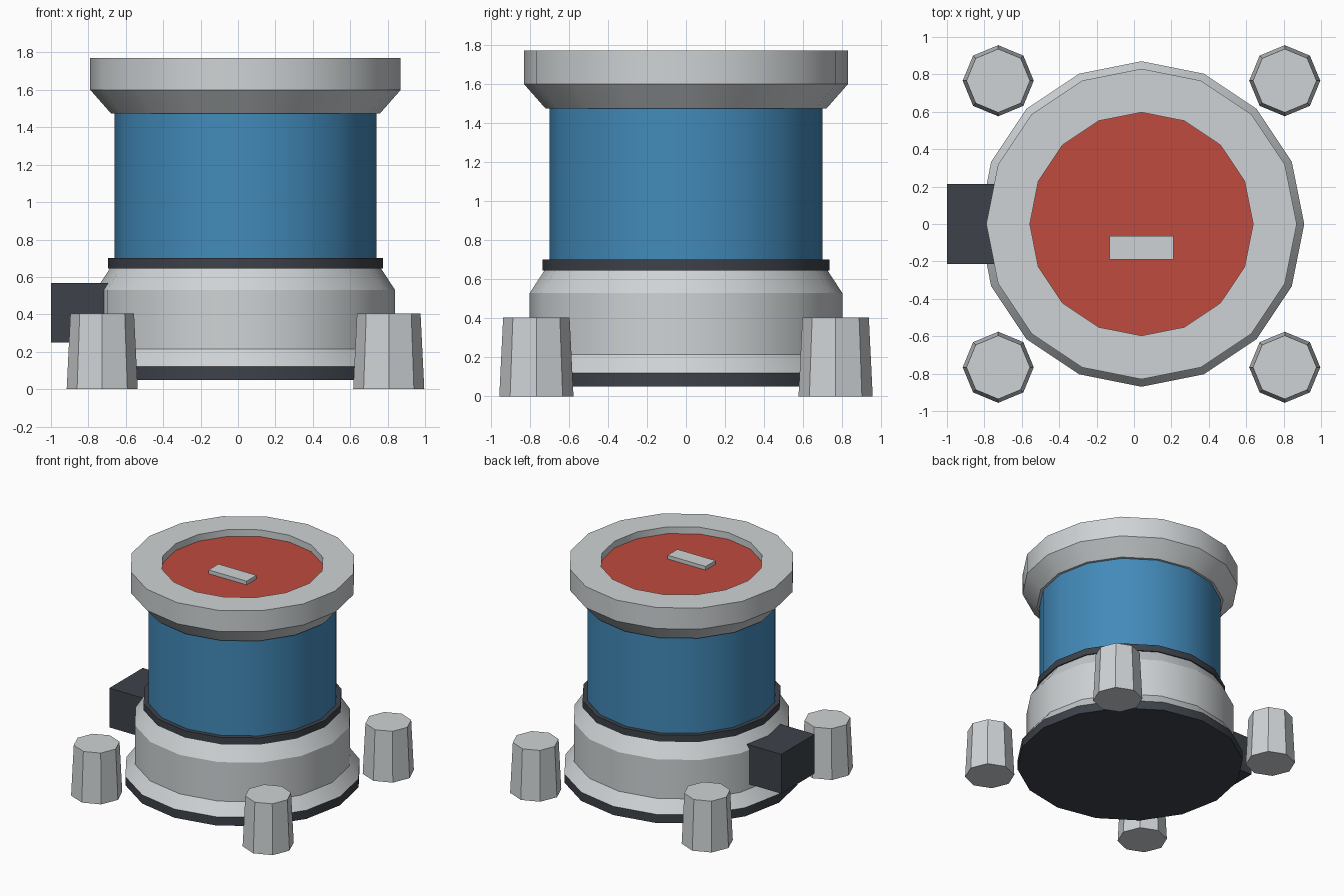
import bpy, bmesh, math
from mathutils import Matrix

if "Cube" in bpy.data.objects:
    bpy.data.objects.remove(bpy.data.objects["Cube"])

CX = 0.04  # the round body sits slightly right of centre


def material(name, rgb):
    m = bpy.data.materials.new(name)
    m.diffuse_color = (*rgb, 1)
    m.use_nodes = True
    m.node_tree.nodes["Principled BSDF"].inputs["Base Color"].default_value = m.diffuse_color
    return m


GREY = material("light grey", (0.62, 0.65, 0.665))
BLUE = material("blue", (0.055, 0.255, 0.49))
RED = material("red", (0.53, 0.069, 0.05))
DARK = material("charcoal", (0.047, 0.055, 0.068))


def finish(name, bm, mat, smooth=False):
    bmesh.ops.recalc_face_normals(bm, faces=bm.faces)
    mesh = bpy.data.meshes.new(name)
    bm.to_mesh(mesh)
    bm.free()
    mesh.materials.append(mat)
    ob = bpy.data.objects.new(name, mesh)
    bpy.context.collection.objects.link(ob)
    if smooth:
        bpy.ops.object.select_all(action='DESELECT')
        bpy.context.view_layer.objects.active = ob
        ob.select_set(True)
        bpy.ops.object.shade_smooth_by_angle(angle=math.radians(30))
    return ob


def lathe(name, profile, mat, sides=16, x=CX, y=0, smooth=True):
    """Spin a (radius, z) profile around a vertical axis and cap both ends."""
    bm = bmesh.new()
    rings = []
    for r, z in profile:
        rings.append([bm.verts.new((x + r * math.cos(2 * math.pi * i / sides),
                                    y + r * math.sin(2 * math.pi * i / sides), z))
                      for i in range(sides)])
    for a, b in zip(rings, rings[1:]):
        for i in range(sides):
            j = (i + 1) % sides
            bm.faces.new((a[i], a[j], b[j], b[i]))
    bm.faces.new(rings[0])
    bm.faces.new(rings[-1])
    return finish(name, bm, mat, smooth)


def box(name, lo, hi, mat):
    bm = bmesh.new()
    size = [h - l for l, h in zip(lo, hi)]
    mid = [(h + l) / 2 for l, h in zip(lo, hi)]
    bmesh.ops.create_cube(bm, size=1, matrix=Matrix.Translation(mid) @ Matrix.Diagonal((*size, 1)))
    return finish(name, bm, mat)


# Stacked round body, bottom to top
lathe("base_plate", [(0.87, 0.05), (0.87, 0.12)], DARK)
lathe("lower_housing", [(0.87, 0.12), (0.80, 0.215), (0.80, 0.53), (0.725, 0.645)], GREY)
lathe("dark_band", [(0.735, 0.645), (0.735, 0.70)], DARK)
lathe("drum", [(0.70, 0.70), (0.70, 1.475)], BLUE)

# Flared rim with a recessed lid
rim = lathe("top_rim", [(0.72, 1.475), (0.83, 1.60), (0.83, 1.77), (0.597, 1.77), (0.597, 1.715)], GREY)
rim.data.materials.append(RED)
for p in rim.data.polygons:
    if p.normal.z > 0.9 and p.center.z < 1.74:
        p.material_index = 1
box("lid_handle", (-0.13, -0.19, 1.71), (0.21, -0.065, 1.745), GREY)

# Side control box
box("side_box", (-1.0, -0.213, 0.25), (-0.66, 0.213, 0.567), DARK)

# Four tapered octagonal feet
for sx in (-1, 1):
    for sy in (-1, 1):
        side = ("left" if sx < 0 else "right") + ("_front" if sy < 0 else "_back")
        lathe("foot_" + side, [(0.19, 0), (0.17, 0.405)], GREY, sides=8,
              x=CX + sx * 0.766, y=sy * 0.766, smooth=False)
